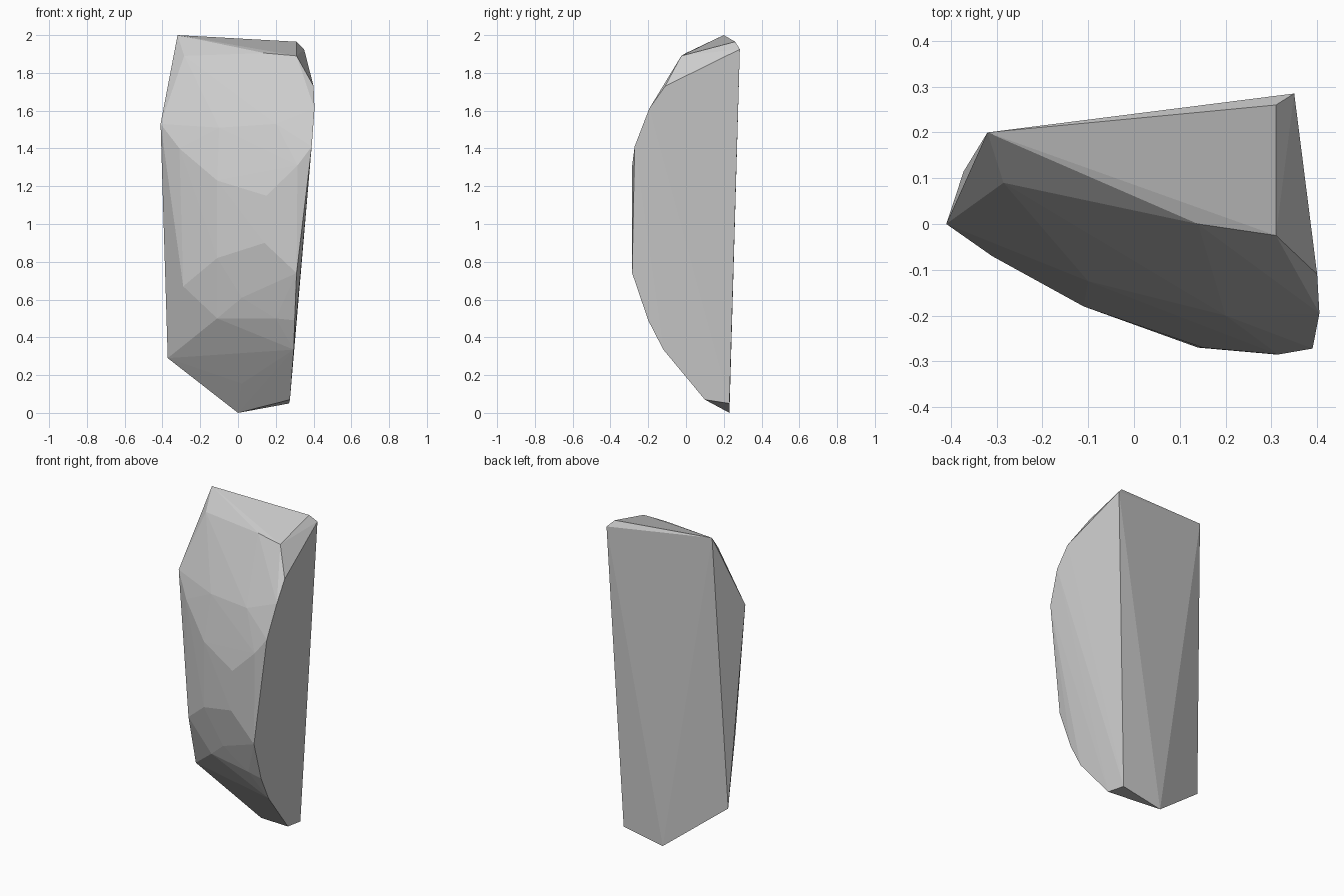
import bpy, bmesh

if "Cube" in bpy.data.objects:
    bpy.data.objects.remove(bpy.data.objects["Cube"])

# Corner points of the convex chunk (x, y, z)
top = [(-.32, .20, 2), (.31, .26, 1.965), (.31, -.025, 1.89), (.35, .285, 1.925),
       (-.285, .09, 1.89), (.14, 0, 1.905)]
right_rim = [(.40, -.11, 1.73), (.405, -.195, 1.61), (.39, -.272, 1.41),
             (.31, -.285, .74), (.30, -.20, .49), (.295, -.12, .335)]
front = [(.315, -.285, 1.31), (.15, -.27, 1.15), (.14, -.27, .90),
         (-.11, -.18, 1.23), (-.11, -.18, .82), (-.31, -.07, 1.40), (-.29, -.075, .67),
         (.20, -.20, 1.53), (-.10, -.125, 1.51),
         (.20, -.185, .50), (.02, -.175, .61), (-.11, -.105, .50)]
left_rim = [(-.41, 0, 1.53), (-.372, .115, .29)]
base = [(0, .23, 0), (.27, .23, .05), (.275, .10, .07), (.02, .10, .155)]

# Wrap the corners in a faceted hull
bm = bmesh.new()
for p in top + right_rim + front + left_rim + base:
    bm.verts.new(p)
res = bmesh.ops.convex_hull(bm, input=bm.verts[:])
loose = [v for v in bm.verts if not v.link_faces]
bmesh.ops.delete(bm, geom=loose, context='VERTS')
bmesh.ops.recalc_face_normals(bm, faces=bm.faces[:])

mesh = bpy.data.meshes.new("rock_shard")
bm.to_mesh(mesh)
bm.free()

# Plain stone colour
stone = bpy.data.materials.new("stone_grey")
stone.diffuse_color = (.6, .6, .6, 1)
stone.use_nodes = True
stone.node_tree.nodes["Principled BSDF"].inputs["Base Color"].default_value = stone.diffuse_color
mesh.materials.append(stone)
rock = bpy.data.objects.new("rock_shard", mesh)
bpy.context.collection.objects.link(rock)
